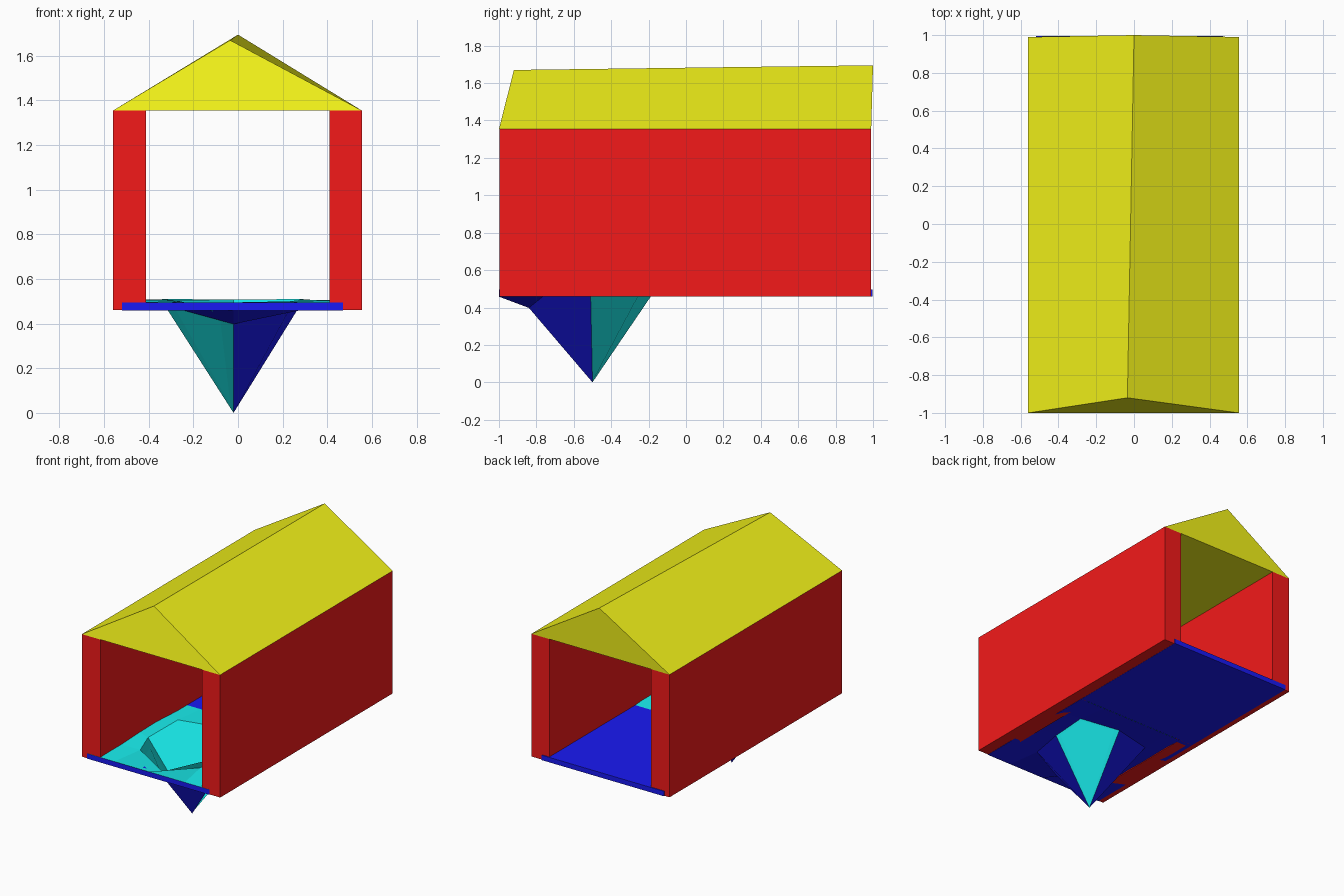
import bpy, bmesh

if "Cube" in bpy.data.objects:
    bpy.data.objects.remove(bpy.data.objects["Cube"])


def material(name, color):
    m = bpy.data.materials.new(name)
    m.diffuse_color = (*color, 1)
    m.use_nodes = True
    m.node_tree.nodes["Principled BSDF"].inputs["Base Color"].default_value = m.diffuse_color
    return m


RED = material("red", (0.9, 0.01, 0.01))
YELLOW = material("yellow", (0.9, 0.9, 0.01))
BLUE = material("blue", (0.01, 0.01, 0.9))
CYAN = material("cyan", (0.01, 0.88, 0.88))


def finish(bm, name, mats):
    me = bpy.data.meshes.new(name)
    bm.to_mesh(me)
    bm.free()
    for m in mats:
        me.materials.append(m)
    ob = bpy.data.objects.new(name, me)
    bpy.context.collection.objects.link(ob)
    return ob


def box(name, lo, hi, mat):
    bm = bmesh.new()
    bmesh.ops.create_cube(bm, size=1)
    for v in bm.verts:
        for i in range(3):
            v.co[i] = hi[i] if v.co[i] > 0 else lo[i]
    return finish(bm, name, [mat])


# Side walls
box("left_wall", (-0.56, -0.998, 0.46), (-0.412, 0.99, 1.355), RED)
box("right_wall", (0.41, -0.998, 0.46), (0.555, 0.99, 1.355), RED)

# Gabled roof, ridge slightly skewed and front gable leaning back
bm = bmesh.new()
fl, fr, ft, bl, br, bt = [bm.verts.new(c) for c in (
    (-0.56, -1, 1.355), (0.555, -1, 1.355), (-0.035, -0.92, 1.67),
    (-0.56, 0.99, 1.355), (0.555, 0.99, 1.355), (0, 1.0, 1.695))]
for f in ((fl, fr, ft), (br, bl, bt), (fl, ft, bt, bl), (fr, br, bt, ft), (fl, bl, br, fr)):
    bm.faces.new(f)
finish(bm, "roof", [YELLOW])

# Rear half of the floor
box("rear_floor", (-0.52, 0, 0.459), (0.47, 0.996, 0.495), BLUE)

# Front half of the floor: a 5 x 5 grid whose middle is pulled into a pit
XS = (-0.52, -0.30, -0.02, 0.27, 0.47)
YS = (-1.0, -0.76, -0.50, -0.23, 0.0)
MOVED = {  # (column, row): x, y, top height
    (1, 1): (-0.257, -0.76, 0.500), (2, 1): (-0.02, -0.84, 0.435),
    (3, 1): (0.23, -0.76, 0.500), (1, 2): (-0.32, -0.58, 0.505),
    (3, 2): (0.27, -0.51, 0.505), (1, 3): (-0.31, -0.25, 0.51),
    (2, 3): (-0.02, -0.18, 0.508), (3, 3): (0.285, -0.23, 0.51),
    (0, 2): (-0.52, -0.5, 0.505), (4, 2): (0.47, -0.5, 0.505),
    (2, 2): (-0.02, -0.5, 0.006)}
bm = bmesh.new()
top, bottom = {}, {}
for i in range(5):
    for j in range(5):
        x, y, z = MOVED.get((i, j), (XS[i], YS[j], 0.495))
        top[i, j] = bm.verts.new((x, y, z))
        bottom[i, j] = bm.verts.new((x, y, 0 if (i, j) == (2, 2) else z - 0.037))
for i in range(4):
    for j in range(4):
        ring = [(i, j), (i + 1, j), (i + 1, j + 1), (i, j + 1)]
        bm.faces.new([top[k] for k in ring]).material_index = 1
        f = bm.faces.new([bottom[k] for k in reversed(ring)])
        # two opposite pit faces show cyan from below
        f.material_index = 1 if (i, j) in ((1, 1), (2, 2)) else 0
for n in range(4):
    for a, b in (((n, 0), (n + 1, 0)), ((4, n), (4, n + 1)), ((0, n + 1), (0, n))):
        bm.faces.new((bottom[a], bottom[b], top[b], top[a]))
finish(bm, "front_floor_with_pit", [BLUE, CYAN])
